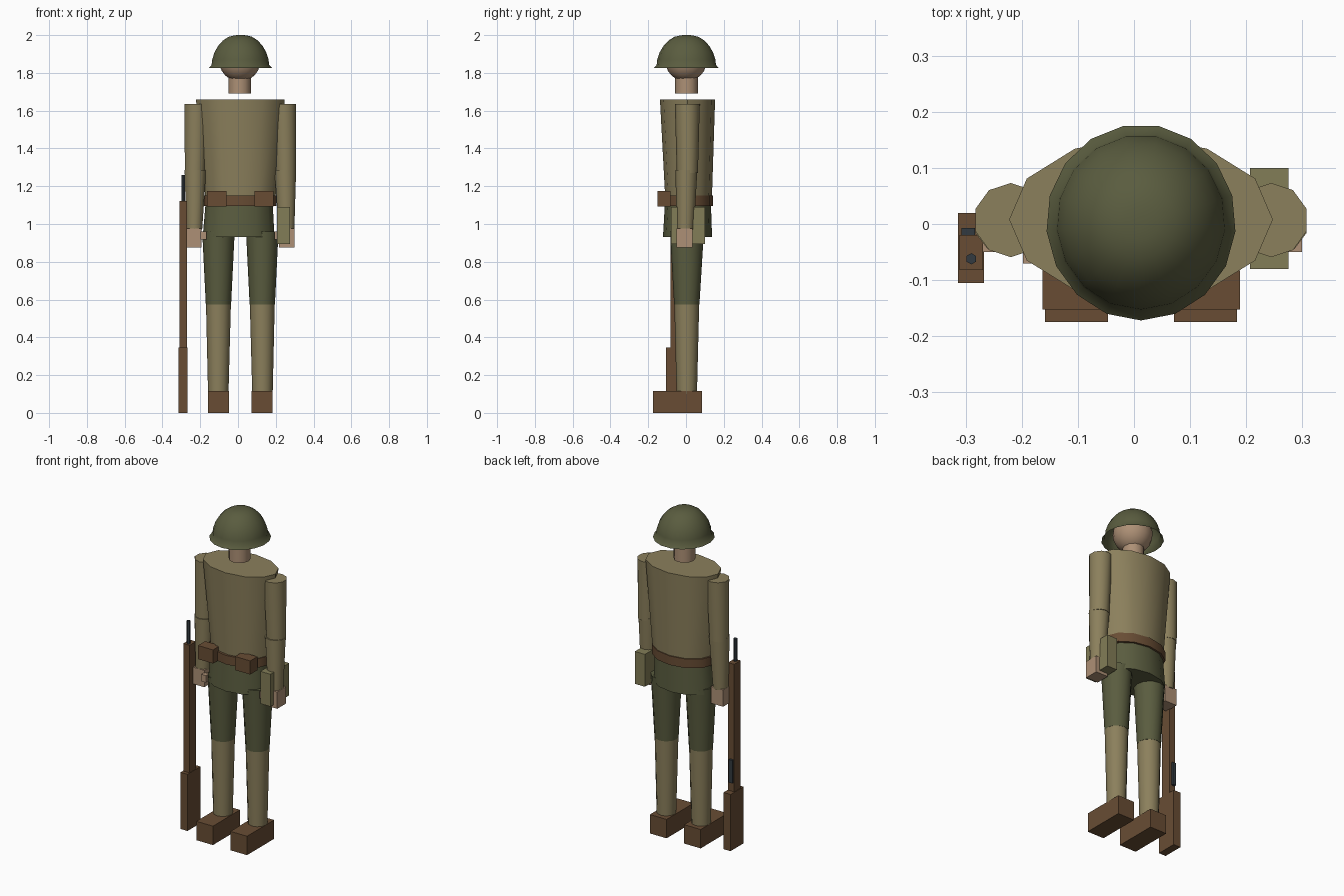
import bpy, bmesh, math

if "Cube" in bpy.data.objects:
    bpy.data.objects.remove(bpy.data.objects["Cube"])

CX = 0.0125  # the figure's own mirror plane


def material(name, rgb):
    m = bpy.data.materials.new(name)
    m.diffuse_color = (*rgb, 1)
    m.use_nodes = True
    m.node_tree.nodes["Principled BSDF"].inputs["Base Color"].default_value = m.diffuse_color
    return m


TAN = material("tan cloth", (0.26, 0.215, 0.107))
KHAKI = material("khaki canvas", (0.225, 0.205, 0.095))
GREEN = material("olive green", (0.102, 0.108, 0.05))
BROWN = material("brown leather and wood", (0.138, 0.073, 0.034))
SKIN = material("skin", (0.42, 0.28, 0.18))
METAL = material("dark metal", (0.032, 0.042, 0.05))


def finish(name, bm, mat, smooth=False):
    bmesh.ops.recalc_face_normals(bm, faces=bm.faces)
    me = bpy.data.meshes.new(name)
    bm.to_mesh(me)
    bm.free()
    me.materials.append(mat)
    ob = bpy.data.objects.new(name, me)
    bpy.context.collection.objects.link(ob)
    if smooth:
        bpy.ops.object.select_all(action='DESELECT')
        ob.select_set(True)
        bpy.context.view_layer.objects.active = ob
        bpy.ops.object.shade_smooth_by_angle(angle=math.radians(45))
    return ob


def box(name, x, y, z, mat):
    """Box from (min, max) ranges."""
    bm = bmesh.new()
    bmesh.ops.create_cube(bm, size=1)
    for v in bm.verts:
        v.co = [sum(r) / 2 + c * (r[1] - r[0]) for c, r in zip(v.co, (x, y, z))]
    return finish(name, bm, mat)


def loft(name, rings, n, mat, phase=0.0, caps=(True, True)):
    """Skin elliptical rings given as (x, y, z, rx, ry)."""
    bm = bmesh.new()
    loops = []
    for x, y, z, rx, ry in rings:
        loops.append([bm.verts.new((x + rx * math.cos(phase + math.tau * i / n),
                                    y + ry * math.sin(phase + math.tau * i / n), z))
                      for i in range(n)])
    for a, b in zip(loops, loops[1:]):
        for i in range(n):
            j = (i + 1) % n
            bm.faces.new((a[i], a[j], b[j], b[i]))
    if caps[0]:
        bm.faces.new(loops[0][::-1])
    if caps[1]:
        bm.faces.new(loops[-1])
    return finish(name, bm, mat, True)


# Head and neck
bm = bmesh.new()
bmesh.ops.create_uvsphere(bm, u_segments=16, v_segments=12, radius=0.11)
bmesh.ops.translate(bm, verts=bm.verts, vec=(CX - 0.003, 0, 1.865))
finish("head", bm, SKIN, True)
loft("neck", [(CX - 0.004, 0.003, z, 0.06, 0.06) for z in (1.692, 1.79)], 12, SKIN)

# Helmet: open bowl with a flared brim
profile = [(0.169, 1.825), (0.153, 1.842), (0.15, 1.87), (0.137, 1.91), (0.118, 1.943),
           (0.092, 1.972), (0.062, 1.991), (0.03, 1.999), (0.008, 2.0)]
loft("helmet", [(CX, 0.003, z, r, r * 1.035) for r, z in profile], 17, GREEN,
     -math.pi / 2, (False, True))

# Body
loft("jacket", [(CX, 0.014, 1.10, 0.182, 0.122), (CX, 0.008, 1.66, 0.235, 0.146)], 12, TAN)
loft("hips", [(0.003, 0.008, 0.93, 0.19, 0.13), (0.006, 0.01, 1.105, 0.178, 0.122)], 12, GREEN)
loft("belt", [(CX - 0.004, 0.01, z, 0.194, 0.134) for z in (1.095, 1.15)], 12, BROWN)

# Limbs, mirrored about the body plane
for side, s in (("right", -1), ("left", 1)):
    def mx(d):
        return CX + s * d

    def span(a, b):
        return tuple(sorted((mx(a), mx(b))))

    loft(side + "_upper_arm", [(mx(0.241), 0.007, 1.27, 0.056, 0.056),
                               (mx(0.232), 0.007, 1.635, 0.066, 0.066)], 10, TAN, math.pi / 2)
    loft(side + "_forearm", [(mx(0.244), -0.004, 0.97, 0.044, 0.046),
                             (mx(0.238), 0.002, 1.285, 0.06, 0.058)], 10, TAN, math.pi / 2)
    box(side + "_hand", span(0.205, 0.287), (-0.05, 0.035), (0.875, 0.977), SKIN)
    box(side + "_thumb", span(0.18, 0.21), (-0.07, -0.04), (0.917, 0.96), SKIN)
    loft(side + "_thigh", [(mx(0.116), 0.004, 0.575, 0.067, 0.067),
                           (mx(0.116), 0.005, 0.96, 0.086, 0.09)], 12, GREEN)
    loft(side + "_legging", [(mx(0.117), 0.004, 0.10, 0.054, 0.054),
                             (mx(0.116), 0.004, 0.58, 0.066, 0.066)], 12, TAN)
    box(side + "_shoe", span(0.059, 0.171), (-0.175, 0.085), (0, 0.115), BROWN)
    box(side + "_belt_pouch", span(0.074, 0.176), (-0.152, -0.083), (1.093, 1.176), BROWN)

# Canteen on the hip
box("canteen", (0.207, 0.275), (-0.08, 0.10), (0.893, 1.09), KHAKI)

# Rifle standing at the side
box("rifle_butt", (-0.314, -0.267), (-0.105, 0.02), (0, 0.345), BROWN)
box("rifle_stock", (-0.311, -0.269), (-0.082, -0.02), (0.34, 1.122), BROWN)
box("rifle_receiver", (-0.307, -0.283), (-0.045, -0.007), (0.40, 0.54), METAL)
loft("rifle_barrel", [(-0.29, -0.062, z, 0.01, 0.01) for z in (1.1, 1.26)], 6, METAL, math.pi / 2)
